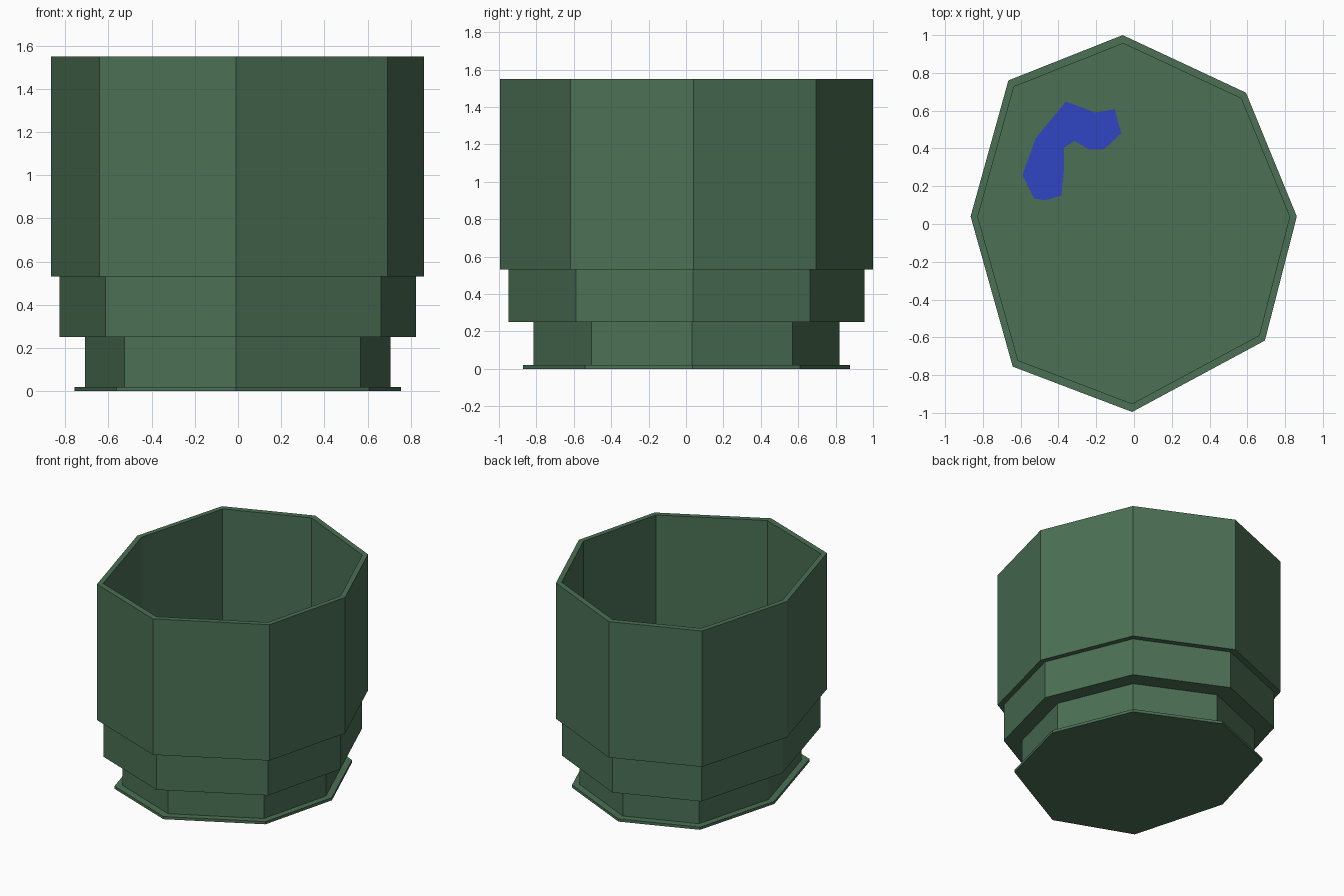
import bpy, bmesh

if "Cube" in bpy.data.objects:
    bpy.data.objects.remove(bpy.data.objects["Cube"])

# Irregular eight-sided outline of the tub, counter-clockwise from above
OUTLINE = [(-0.06, 1.0), (-0.665, 0.76), (-0.865, 0.04), (-0.642, -0.755),
           (-0.01, -0.995), (0.693, -0.617), (0.862, 0.04), (0.593, 0.695)]

# Puddle outline lying on the inner floor
PUDDLE = [(-0.36, 0.648), (-0.52, 0.455), (-0.59, 0.26), (-0.528, 0.135),
          (-0.47, 0.125), (-0.385, 0.15), (-0.372, 0.27), (-0.37, 0.405),
          (-0.315, 0.44), (-0.24, 0.395), (-0.16, 0.395), (-0.067, 0.48),
          (-0.103, 0.608), (-0.205, 0.59)]

FLOOR_Z = 0.55

# (scale of outline, height): base plate, neck, collar, wall, rim, inner wall
PROFILE = [(0.876, 0.0), (0.876, 0.02), (0.82, 0.02), (0.82, 0.25),
           (0.955, 0.25), (0.955, 0.53), (1.0, 0.53), (1.0, 1.55),
           (0.956, 1.55), (0.956, FLOOR_Z)]


def material(name, color):
    mat = bpy.data.materials.new(name)
    mat.diffuse_color = (*color, 1.0)
    mat.use_nodes = True
    mat.node_tree.nodes["Principled BSDF"].inputs["Base Color"].default_value = mat.diffuse_color
    return mat


def finish(name, bm, mat):
    bm.normal_update()
    mesh = bpy.data.meshes.new(name)
    bm.to_mesh(mesh)
    bm.free()
    mesh.materials.append(mat)
    obj = bpy.data.objects.new(name, mesh)
    bpy.context.collection.objects.link(obj)
    return obj


# Stepped tub: stacked outlines joined into one closed shell
bm = bmesh.new()
rings = [[bm.verts.new((x * s, y * s, z)) for x, y in OUTLINE] for s, z in PROFILE]
for low, high in zip(rings, rings[1:]):
    for i in range(len(OUTLINE)):
        j = (i + 1) % len(OUTLINE)
        bm.faces.new((low[i], low[j], high[j], high[i]))
bm.faces.new(rings[0][::-1])   # underside
bm.faces.new(rings[-1])        # inner floor
finish("tub", bm, material("green", (0.07, 0.16, 0.09)))

# Flat blue puddle just above the inner floor
bm = bmesh.new()
bm.faces.new([bm.verts.new((x, y, FLOOR_Z + 0.005)) for x, y in PUDDLE])
finish("puddle", bm, material("blue", (0.03, 0.06, 0.55)))
